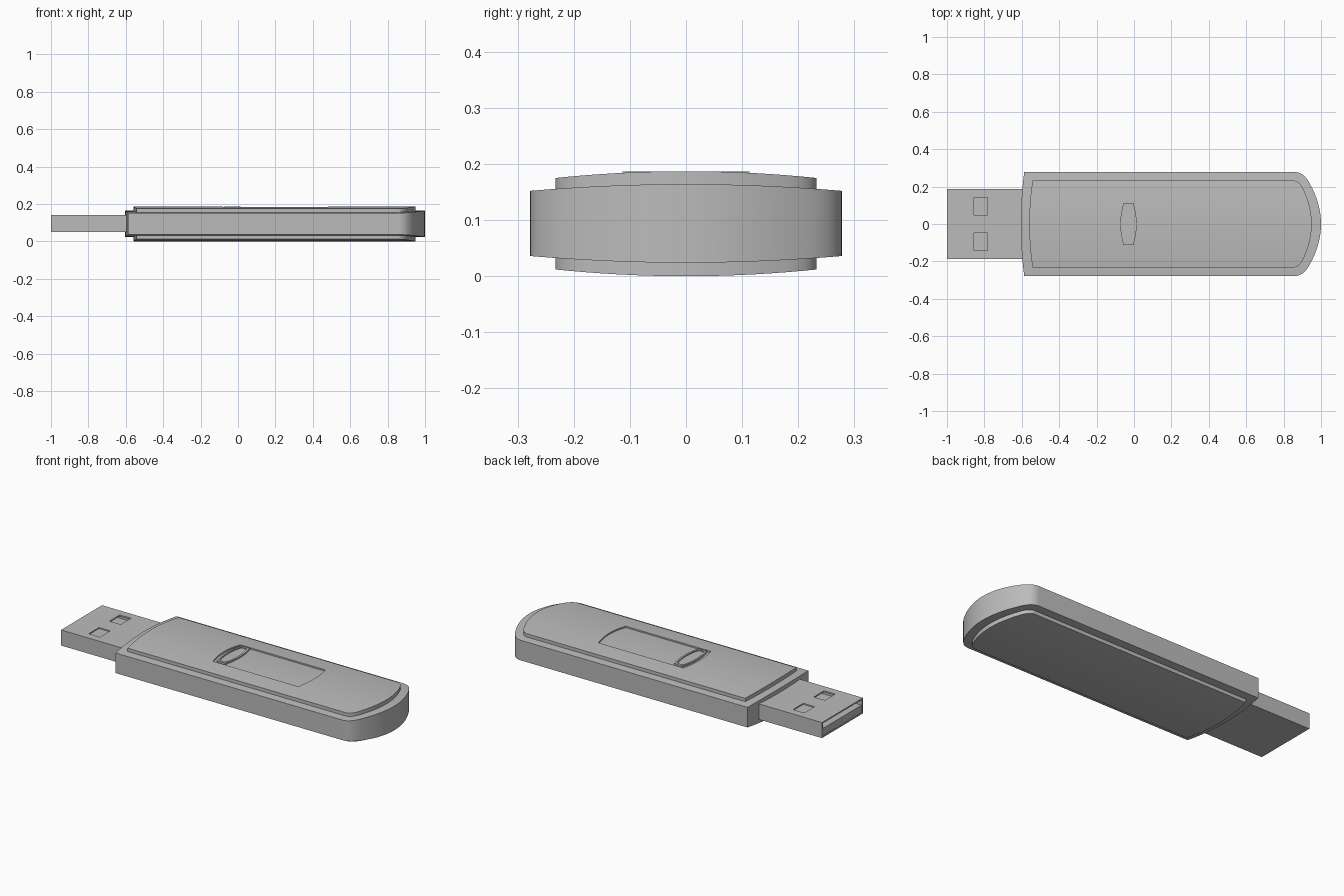
import bpy, bmesh, math

cube = bpy.data.objects.get("Cube")
if cube:
    bpy.data.objects.remove(cube, do_unlink=True)

# One grey material for the whole drive
grey = bpy.data.materials.new("mid grey")
grey.use_nodes = True
colour = (0.5, 0.5, 0.5, 1)
grey.diffuse_color = colour
grey.node_tree.nodes["Principled BSDF"].inputs["Base Color"].default_value = colour


def extrude(name, points, offset):
    """Solid made by extruding a closed loop of 3D points."""
    bm = bmesh.new()
    face = bm.faces.new([bm.verts.new(p) for p in points])
    grown = bmesh.ops.extrude_face_region(bm, geom=[face])["geom"]
    bmesh.ops.translate(bm, vec=offset, verts=[v for v in grown if isinstance(v, bmesh.types.BMVert)])
    bmesh.ops.recalc_face_normals(bm, faces=bm.faces)
    mesh = bpy.data.meshes.new(name)
    bm.to_mesh(mesh)
    bm.free()
    mesh.materials.append(grey)
    ob = bpy.data.objects.new(name, mesh)
    bpy.context.collection.objects.link(ob)
    return ob


def prism(name, outline, low, high):
    return extrude(name, [(x, y, low) for x, y in outline], (0, 0, high - low))


def box(name, x, y, z):
    return prism(name, [(x[0], y[0]), (x[1], y[0]), (x[1], y[1]), (x[0], y[1])], *z)


def crowned_bar(name, low, low_bend, high, high_bend):
    """Long bar along x whose lower and upper faces curve across y."""
    ys = [0.3 * i / 10 for i in range(-10, 11)]
    loop = [(-1.2, y, low + low_bend * y * y) for y in ys]
    loop += [(-1.2, y, high + high_bend * y * y) for y in reversed(ys)]
    return extrude(name, loop, (2.4, 0, 0))


def combine(ob, tool, operation):
    """Apply a boolean and discard the tool."""
    mod = ob.modifiers.new("cut", "BOOLEAN")
    mod.operation, mod.object, mod.solver = operation, tool, "EXACT"
    graph = bpy.context.evaluated_depsgraph_get()
    old = ob.data
    new = bpy.data.meshes.new_from_object(ob.evaluated_get(graph))
    ob.modifiers.clear()
    ob.data = new
    bpy.data.meshes.remove(old)
    bpy.data.objects.remove(tool, do_unlink=True)


def smooth(ob):
    ob.data.shade_smooth()
    ob.data.set_sharp_from_angle(angle=math.radians(25))


def bowed_end(x, half, bulge, steps=12):
    """Curved end edge, running from -half to +half in y."""
    ys = [half * (2 * i / steps - 1) for i in range(steps + 1)]
    return [(x - bulge * (y / half) ** 2, y) for y in ys]


def case_outline(left, half, start, nose, join, bend=1.28):
    """Bowed left end, straight sides, rounded corners and bowed nose."""
    xj = nose - bend * join ** 2
    xc = xj - 2 * bend * join * (half - join)
    corner = []
    for i in range(8):
        t = i / 8
        a, b, c = (1 - t) ** 2, 2 * t * (1 - t), t * t
        corner.append((a * start + b * xc + c * xj, (a + b) * half + c * join))
    nose_edge = bowed_end(nose, join, bend * join ** 2, 16)
    right = [(x, -y) for x, y in corner] + nose_edge + corner[::-1]
    return right + bowed_end(left, half, -0.018)[::-1]


def lozenge(x0, x1, half, bulge):
    """Straight sides with both ends bowed outwards."""
    return bowed_end(x1, half, bulge) + bowed_end(x0, half, -bulge)[::-1]


# Case body
body = prism("case_body", case_outline(-0.605, 0.278, 0.86, 1.0, 0.22), -0.1, 0.3)
combine(body, crowned_bar("body_section", 0.024, 0.155, 0.164, -0.155), "INTERSECT")

# Raised cover panels, above and below the body
cover = prism("cover_panels", case_outline(-0.56, 0.233, 0.85, 0.95, 0.185), -0.1, 0.3)
combine(cover, crowned_bar("cover_section", 0.0, 0.221, 0.187, -0.221), "INTERSECT")

# Slider slot, with a floor that follows the cover's curve
slot = prism("slot_cutter", lozenge(-0.09, 0.49, 0.125, 0.018), 0.1, 0.4)
combine(slot, crowned_bar("slot_section", 0.179, -0.221, 0.3, 0), "INTERSECT")
combine(cover, slot, "DIFFERENCE")

# Slider button with a raised rim
button = prism("slider_button", lozenge(-0.073, 0.014, 0.113, 0.018), 0.165, 0.187)
combine(button, prism("button_cutter", lozenge(-0.063, 0.003, 0.1, 0.014), 0.181, 0.3), "DIFFERENCE")

# Connector shell: hollow, open at the end, two windows in its top
shell = box("connector_shell", (-1.0, -0.58), (-0.187, 0.187), (0.05, 0.14))
combine(shell, box("shell_cutter", (-1.1, -0.62), (-0.179, 0.179), (0.058, 0.132)), "DIFFERENCE")
for side in (-1, 1):
    ys = (side * 0.095 - 0.047, side * 0.095 + 0.047)
    combine(shell, box("window_cutter", (-0.855, -0.783), ys, (0.12, 0.2)), "DIFFERENCE")

# Contact tongue filling the lower part of the connector
tongue = box("contact_tongue", (-0.997, -0.6), (-0.18, 0.18), (0.057, 0.1))

for part in (body, cover, button):
    smooth(part)
